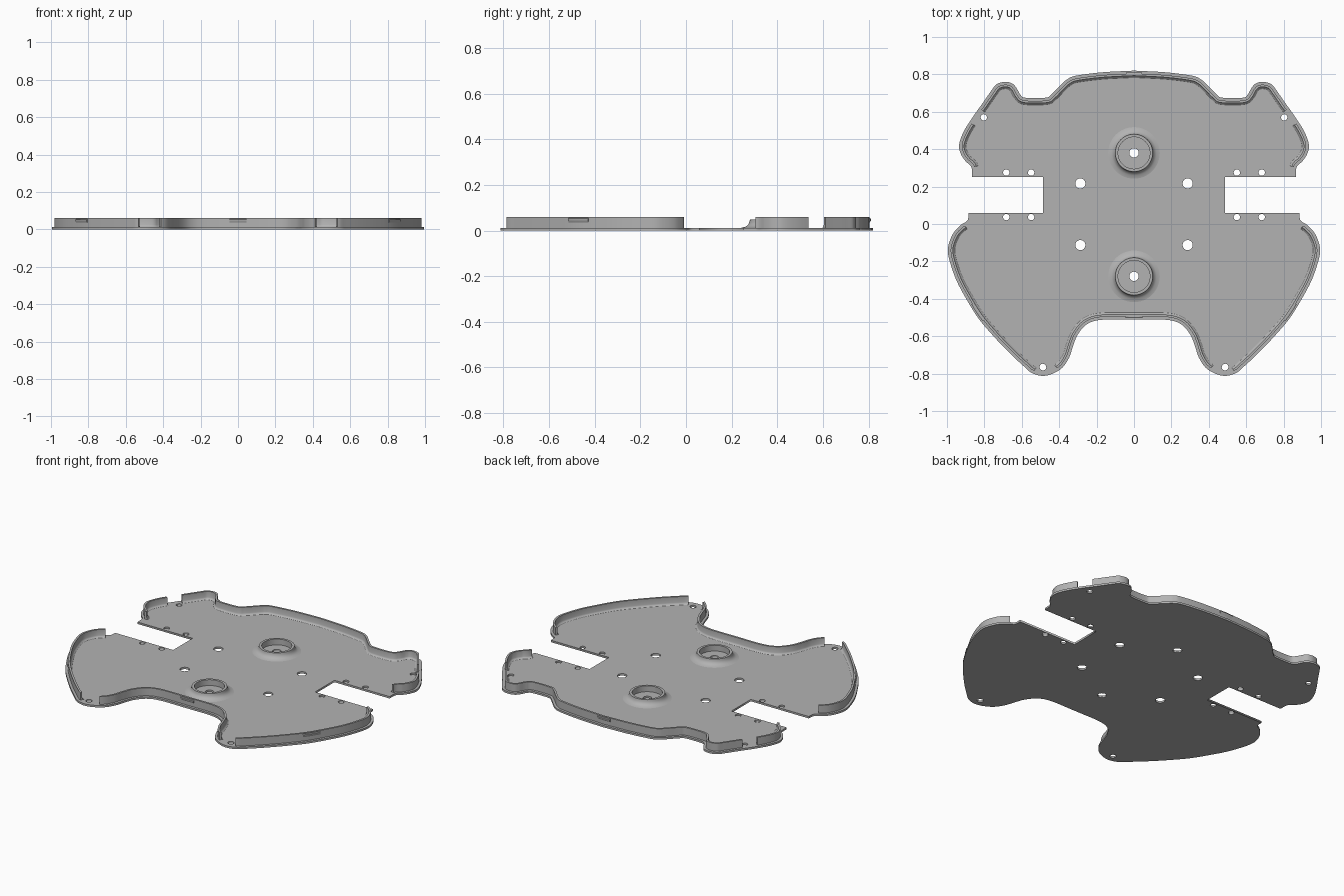
import bpy
import bmesh
import math
from mathutils import Vector

cube = bpy.data.objects.get("Cube")
if cube:
    bpy.data.objects.remove(cube, do_unlink=True)

grey = bpy.data.materials.new("plain_grey")
grey.use_nodes = True
grey.diffuse_color = (0.45, 0.45, 0.45, 1)
grey.node_tree.nodes["Principled BSDF"].inputs["Base Color"].default_value = (0.45, 0.45, 0.45, 1)

THICK = 0.012
TOP = 0.06

# Right half of the outline, running clockwise from back centre to front centre
BACK = [(0, .82), (.17, .811), (.31, .793), (.355, .775), (.385, .75), (.445, .69),
        (.475, .675), (.58, .675), (.608, .692), (.63, .73), (.653, .752), (.69, .76),
        (.735, .747), (.765, .71), (.81, .645), (.86, .575), (.91, .495), (.935, .425),
        (.926, .375), (.9, .335), (.87, .305), (.865, .25)]
FRONT = [(.885, .06), (.89, .02), (.925, -.005), (.96, -.04), (.985, -.09), (.995, -.14),
         (.985, -.2), (.95, -.3), (.9, -.395), (.835, -.5), (.76, -.59), (.67, -.685),
         (.59, -.76), (.545, -.797), (.487, -.812), (.43, -.798), (.38, -.765),
         (.345, -.71), (.325, -.65), (.3, -.59), (.25, -.535), (.17, -.512), (0, -.511)]


def smooth_path(points, steps=8):
    """Curve through all the points."""
    p = [Vector(q) for q in points]
    p = [2 * p[0] - p[1]] + p + [2 * p[-1] - p[-2]]
    out = []
    for a, b, c, d in zip(p, p[1:], p[2:], p[3:]):
        for i in range(steps):
            t = i / steps
            out.append(0.5 * (2 * b + (c - a) * t + (2 * a - 5 * b + 4 * c - d) * t * t
                              + (3 * b - a - 3 * c + d) * t ** 3))
    return out + [p[-2]]


def mirrored(path):
    return [Vector((-p.x, p.y)) for p in reversed(path)]


def finish(name, mesh, smooth=True):
    obj = bpy.data.objects.new(name, mesh)
    bpy.context.collection.objects.link(obj)
    mesh.materials.clear()
    mesh.materials.append(grey)
    if smooth:
        bpy.ops.object.select_all(action='DESELECT')
        obj.select_set(True)
        bpy.context.view_layer.objects.active = obj
        bpy.ops.object.shade_smooth_by_angle(angle=math.radians(35))
    return obj


def mesh_from(bm, name):
    bmesh.ops.recalc_face_normals(bm, faces=bm.faces)
    mesh = bpy.data.meshes.new(name)
    bm.to_mesh(mesh)
    bm.free()
    return mesh


def sweep(name, path, section):
    """Carry a section of (inset, height) pairs along a path."""
    bm = bmesh.new()
    rows = []
    for i, p in enumerate(path):
        t = (path[min(i + 1, len(path) - 1)] - path[max(i - 1, 0)]).normalized()
        inward = Vector((t.y, -t.x))
        rows.append([bm.verts.new((*(p + inward * d), z)) for d, z in section])
    n = len(section)
    for r, s in zip(rows, rows[1:]):
        for j in range(n):
            k = (j + 1) % n
            bm.faces.new((r[j], r[k], s[k], s[j]))
    bm.faces.new(rows[0])
    bm.faces.new(rows[-1])
    return finish(name, mesh_from(bm, name))


back = smooth_path(BACK)
front = smooth_path(FRONT)

# Base plate with side slots and drilled holes
slot = [Vector((.487, .25)), Vector((.487, .06))]
half = back + slot + front
outline = half + mirrored(half)[1:-1]
holes = [(0, .38, .025), (0, -.28, .025)]
for s in (-1, 1):
    holes += [(s * x, y, .017) for x in (.55, .683) for y in (.275, .037)]
    holes += [(s * .287, y, .027) for y in (.217, -.113)]
    holes += [(s * .803, .57, .017), (s * .487, -.765, .018)]

curve = bpy.data.curves.new("plate_profile", 'CURVE')
curve.dimensions = '2D'
curve.fill_mode = 'BOTH'
curve.extrude = THICK / 2
loops = [outline]
for x, y, r in holes:
    turns = [2 * math.pi * i / 24 for i in range(24)]
    loops.append([Vector((x + r * math.cos(a), y + r * math.sin(a))) for a in turns])
for loop in loops:
    spline = curve.splines.new('POLY')
    spline.points.add(len(loop) - 1)
    for pt, p in zip(spline.points, loop):
        pt.co = (p.x, p.y, 0, 1)
    spline.use_cyclic_u = True
helper = bpy.data.objects.new("plate_profile", curve)
bpy.context.collection.objects.link(helper)
bpy.context.view_layer.update()
evaluated = helper.evaluated_get(bpy.context.evaluated_depsgraph_get())
plate = bpy.data.meshes.new_from_object(evaluated)
bpy.data.objects.remove(helper, do_unlink=True)
for v in plate.vertices:
    v.co.z += THICK / 2
bm = bmesh.new()
bm.from_mesh(plate)
bmesh.ops.remove_doubles(bm, verts=bm.verts, dist=0.0001)
finish("base_plate", mesh_from(bm, "base_plate"), smooth=False)

# Rim walls with a filleted inner foot
WALL = [(.015, .008), (.015, TOP), (.027, TOP), (.027, .024), (.03, .017), (.038, THICK),
        (.038, .008)]
back_half = [p for p in back if p.y > .615]
front_half = [p for p in front if p.x < .415 and p.y > -.785]
ear = [p for p in back if .295 < p.y < .548]
side = [p for p in front if p.y < .005 and p.x > .535]
sweep("back_wall", mirrored(back_half)[:-1] + back_half, WALL)
sweep("front_wall", front_half + mirrored(front_half)[1:], WALL)
for label, path in (("ear_wall", ear), ("side_wall", side)):
    sweep("left_" + label, path, WALL)
    sweep("right_" + label, mirrored(path), WALL)

# Snap ridges on the outside of the walls
RIDGE = [(.016, .034), (.009, .044), (.009, .052), (.016, .055)]
near = [p for p in back if p.x < .05]
sweep("back_ridge", mirrored(near)[:-1] + near, RIDGE)
near = [p for p in front if p.x < .05 and p.y > -.6]
sweep("front_ridge", near + mirrored(near)[1:], RIDGE)
near = [p for p in side if -.525 < p.y < -.43]
sweep("left_ridge", near, RIDGE)
sweep("right_ridge", mirrored(near), RIDGE)

# Round bosses with a flared foot and an open cup
BOSS = [(.085, .008), (.085, .048), (.1, .048), (.102, .036), (.108, .025), (.12, .016),
        (.138, THICK), (.138, .008)]
for name, y in (("back_boss", .38), ("front_boss", -.28)):
    bm = bmesh.new()
    verts = [bm.verts.new((r, 0, z)) for r, z in BOSS]
    edges = [bm.edges.new((a, b)) for a, b in zip(verts, verts[1:] + verts[:1])]
    bmesh.ops.spin(bm, geom=verts + edges, cent=(0, 0, 0), axis=(0, 0, 1),
                   angle=2 * math.pi, steps=48)
    bmesh.ops.remove_doubles(bm, verts=bm.verts, dist=0.0001)
    finish(name, mesh_from(bm, name)).location.y = y
